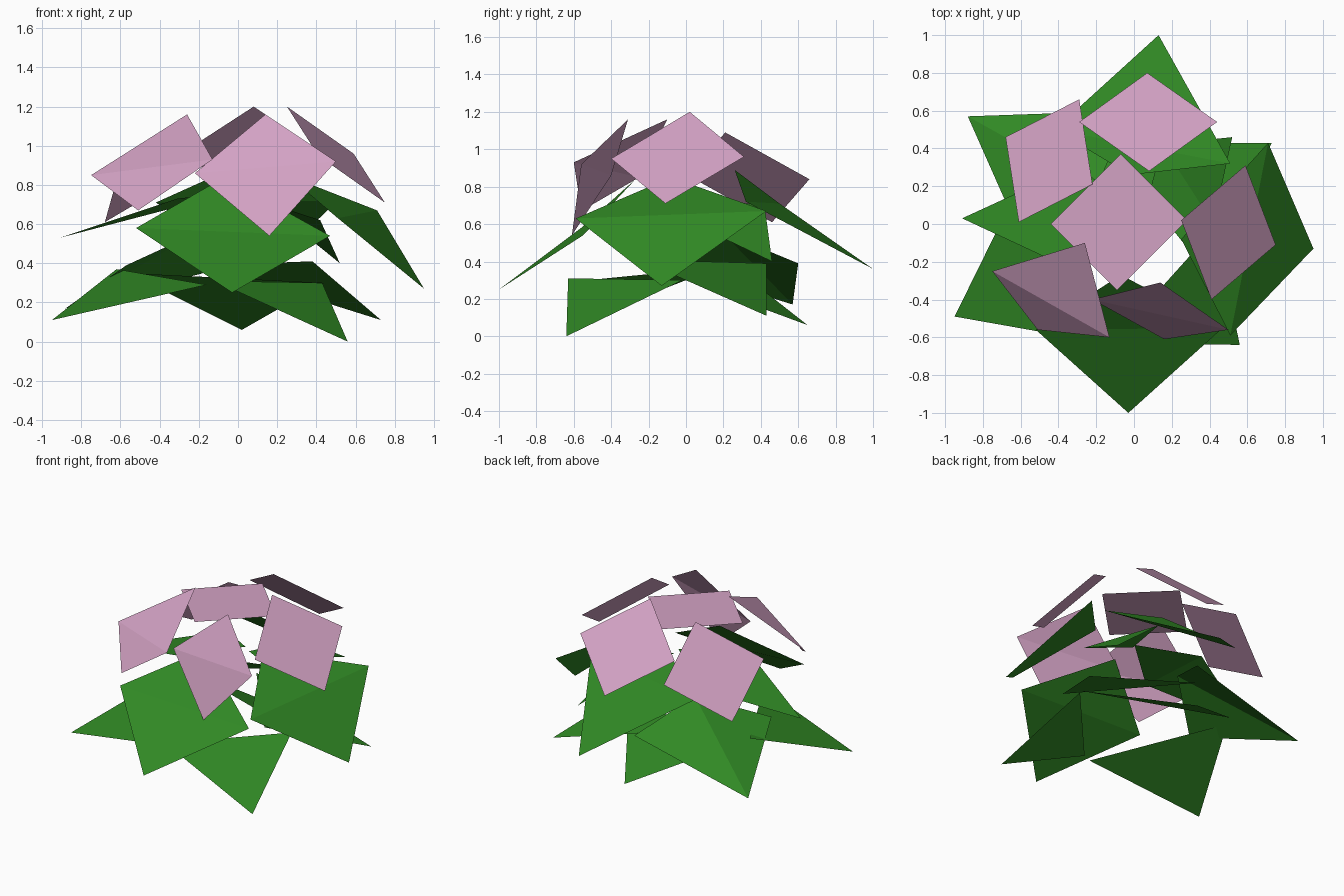
import bpy
from mathutils import Vector

# Remove the default cube only
cube = bpy.data.objects.get("Cube")
if cube:
    bpy.data.objects.remove(cube, do_unlink=True)


def flat_material(name, colour):
    material = bpy.data.materials.new(name)
    material.use_nodes = True
    material.diffuse_color = colour
    shader = material.node_tree.nodes["Principled BSDF"]
    shader.inputs["Base Color"].default_value = colour
    shader.inputs["Roughness"].default_value = 0.9
    return material


pink = flat_material("petal pink", (0.65, 0.36, 0.55, 1))
green = flat_material("leaf green", (0.03, 0.25, 0.018, 1))


def blade(name, material, left, tip, right, inner=None):
    """Triangle, or a four-cornered blade folded from left to right."""
    left, tip, right = Vector(left), Vector(tip), Vector(right)
    # Keep the upper side as the front face
    if (tip - left).cross(right - left).z < 0:
        left, right = right, left
    ring, faces = [left, tip, right], [(0, 1, 2)]
    if inner:
        ring.append(Vector(inner))
        faces.append((0, 2, 3))
    mesh = bpy.data.meshes.new(name)
    mesh.from_pydata(ring, [], faces)
    mesh.materials.append(material)
    obj = bpy.data.objects.new(name, mesh)
    bpy.context.collection.objects.link(obj)


def petal(name, inner, left, right):
    """Flat petal: the tip completes the parallelogram."""
    tip = Vector(left) + Vector(right) - Vector(inner)
    blade(name, pink, left, tip, right, inner)


# Flower petals: flat squares, one on top and five sloping outward
petal("petal_top", (-.07, .37, 1.06), (-.44, 0, 1.06), (.28, .02, 1.06))
petal("petal_back", (.08, .28, 1.2), (-.29, .54, .96), (.44, .54, .96))
petal("petal_left", (.25, .02, 1.2), (.59, .31, .96), (.41, -.4, .95))
petal("petal_right_back", (-.22, .21, 1.09), (-.29, .66, .84), (-.61, .01, .86))
blade("petal_front", pink,
      (-.22, -.4, .86), (.16, -.61, .54), (.5, -.56, .92), (.14, -.31, 1.16))
blade("petal_right_front", pink,
      (-.75, -.25, .85), (-.51, -.56, .67), (-.13, -.6, .93), (-.26, -.1, 1.16))

# Upper leaves: folded blades with a drooping tip
blade("upper_leaf_front", green,
      (-.52, -.56, .58), (-.03, -1, .25), (.47, -.55, .54), (-.07, -.27, .84))
blade("upper_leaf_left", green,
      (.71, .43, .67), (.95, -.13, .27), (.51, -.59, .63), (.25, -.08, .85))
blade("upper_leaf_back", green,
      (-.42, .5, .71), (.13, 1, .36), (.51, .32, .72), (-.02, .26, .89))
blade("upper_leaf_right", green,
      (-.3, .31, .69), (-.91, .03, .53), (-.31, -.25, .73), (.03, .04, .77))
blade("middle_leaf", green,
      (.15, .42, .7), (.52, .46, .4), (.42, 0, .62), (.05, .05, .74))

# Lower leaves: a wide skirt of blades reaching toward the ground
# The first one is folded along its length instead of across
blade("lower_leaf_right_back", green,
      (-.88, .57, .17), (-.02, .6, .39), (-.2, .19, .56), (-.57, -.13, .39))
blade("lower_leaf_right_front", green,
      (-.62, .18, .37), (-.95, -.49, .11), (-.16, -.63, .29))
blade("lower_leaf_left_front", green,
      (-.12, -.63, .31), (.56, -.64, 0), (.43, -.02, .3))
blade("lower_leaf_left_back", green,
      (-.16, .43, .39), (.73, .43, .11), (.38, -.25, .41))
blade("lower_leaf_back", green,
      (-.56, .28, .35), (.02, .65, .06), (.44, 0, .3))
